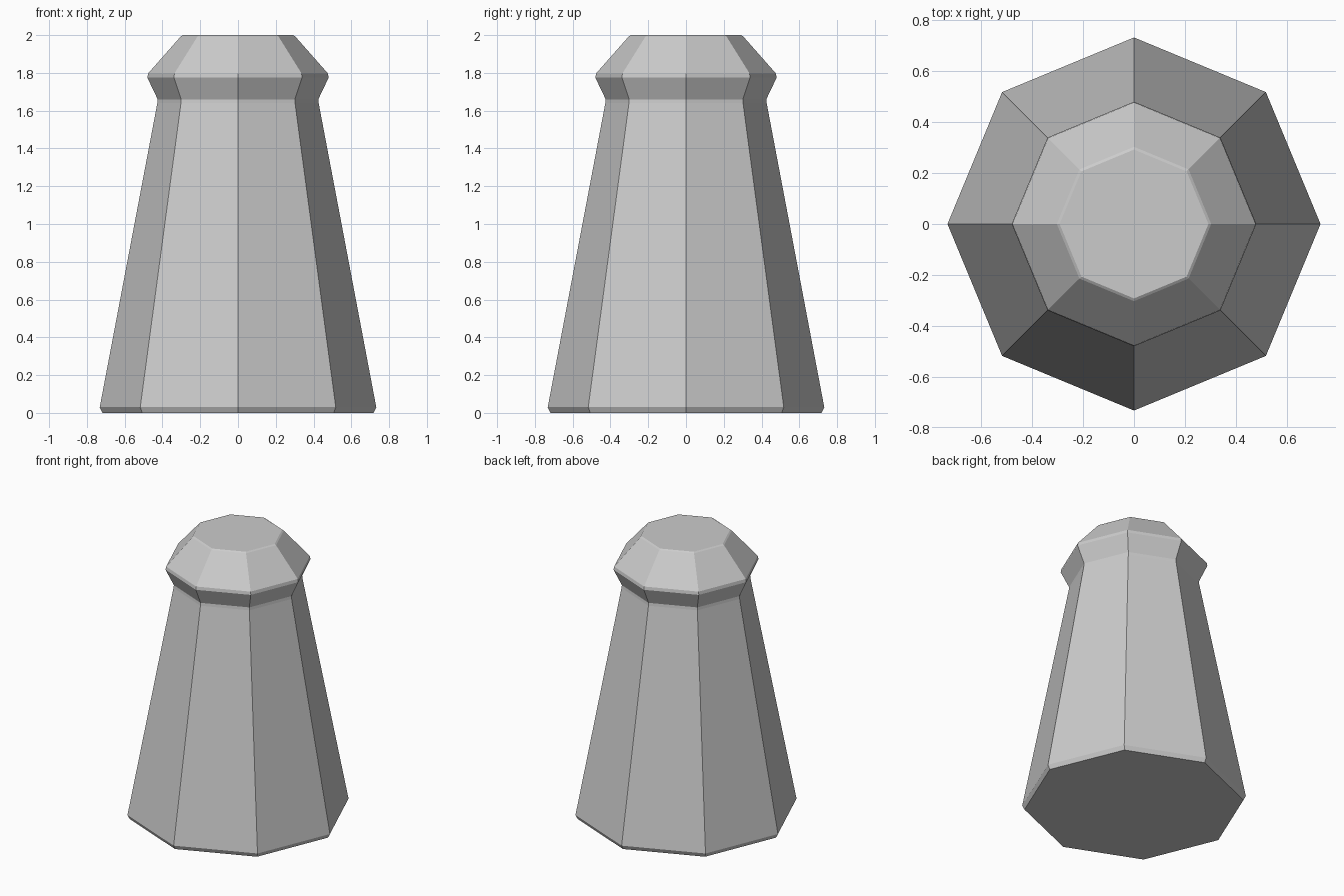
import bpy, bmesh, math

if "Cube" in bpy.data.objects:
    bpy.data.objects.remove(bpy.data.objects["Cube"])

SIDES = 8
# (radius, height) from base to top, with small chamfers at the rings
PROFILE = [(0.717, 0.0), (0.732, 0.03), (0.427, 1.64), (0.425, 1.66),
           (0.48, 1.775), (0.476, 1.797), (0.303, 1.993), (0.292, 2.0)]

bm = bmesh.new()

# Octagonal rings with corners on the axes
rings = []
for r, z in PROFILE:
    rings.append([bm.verts.new((r * math.cos(math.tau * i / SIDES),
                                r * math.sin(math.tau * i / SIDES), z))
                  for i in range(SIDES)])

# Side walls
for low, high in zip(rings, rings[1:]):
    for i in range(SIDES):
        j = (i + 1) % SIDES
        bm.faces.new((low[i], low[j], high[j], high[i]))

# Flat base and top
bm.faces.new(rings[0][::-1])
bm.faces.new(rings[-1])

mesh = bpy.data.meshes.new("tapered_post")
bm.to_mesh(mesh)
bm.free()
post = bpy.data.objects.new("tapered_post", mesh)
bpy.context.collection.objects.link(post)
